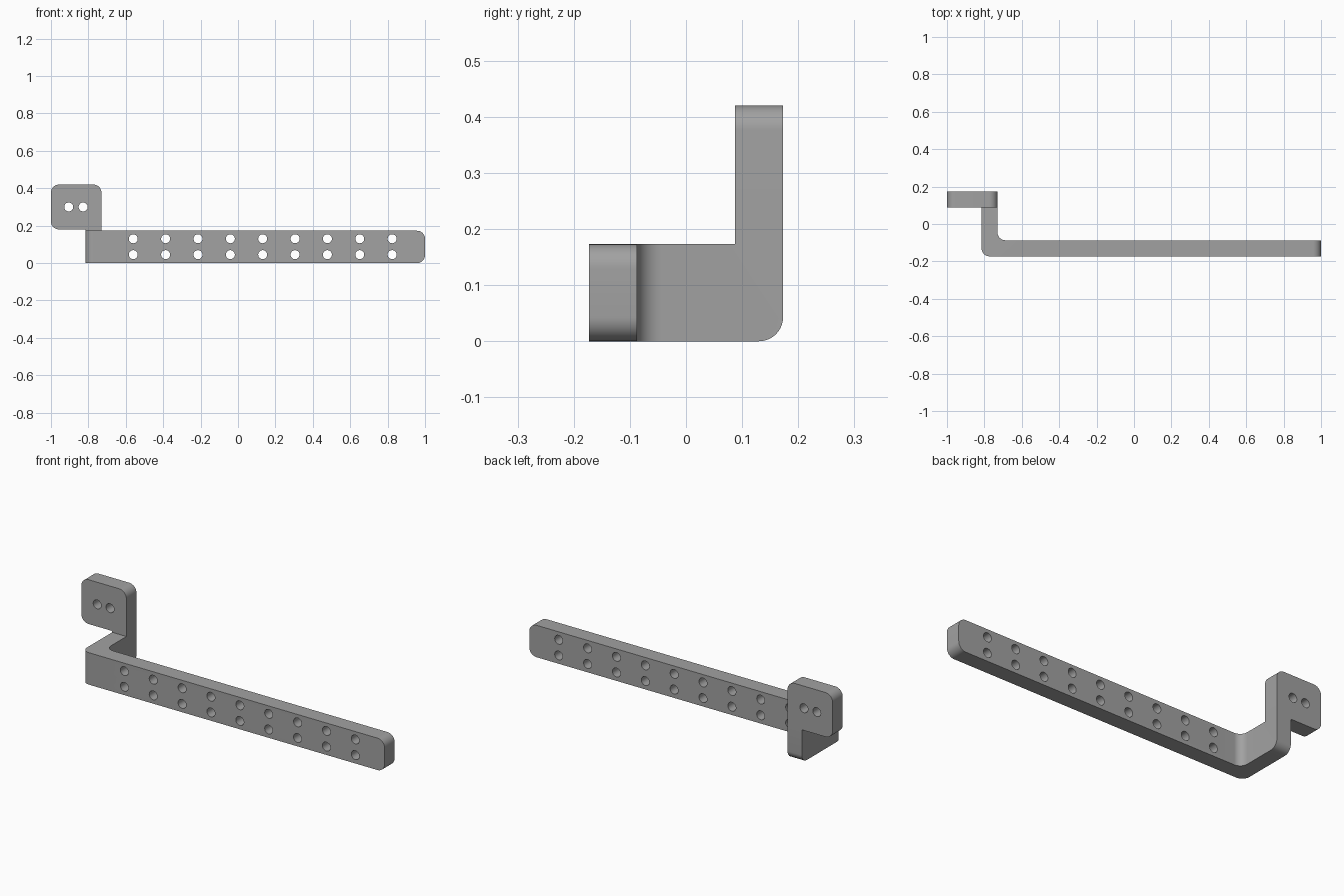
import bpy, bmesh, math
from mathutils import Matrix, Vector

cube = bpy.data.objects.get("Cube")
if cube:
    bpy.data.objects.remove(cube, do_unlink=True)

grey = bpy.data.materials.new("mid grey")
grey.use_nodes = True
COLOUR = (0.36, 0.36, 0.36, 1)
grey.diffuse_color = COLOUR
grey.node_tree.nodes["Principled BSDF"].inputs["Base Color"].default_value = COLOUR

LEFT, RIGHT = -0.815, 1.0       # ends of the long arm
POST = -0.73                    # inner side of the return leg
FRONT, BACK = -0.173, 0.173
THICK = 0.086
ARM_H, TOP = 0.173, 0.42
R = 0.043                       # corner radius


def make_object(name, bm):
    bmesh.ops.recalc_face_normals(bm, faces=bm.faces)
    mesh = bpy.data.meshes.new(name)
    bm.to_mesh(mesh)
    bm.free()
    mesh.materials.append(grey)
    obj = bpy.data.objects.new(name, mesh)
    bpy.context.collection.objects.link(obj)
    return obj


def prism(points, direction):
    bm = bmesh.new()
    face = bm.faces.new([bm.verts.new(p) for p in points])
    out = bmesh.ops.extrude_face_region(bm, geom=[face])
    verts = [v for v in out["geom"] if isinstance(v, bmesh.types.BMVert)]
    bmesh.ops.translate(bm, verts=verts, vec=direction)
    return bm


def round_edges(bm, test):
    """Round the edges whose midpoint and direction pass the test."""
    edges = []
    for e in bm.edges:
        a, b = (v.co for v in e.verts)
        if test((a + b) / 2, (b - a).normalized()):
            edges.append(e)
    bmesh.ops.bevel(bm, geom=edges, offset=R, segments=10, profile=0.5, affect='EDGES')


def near(a, b):
    return abs(a - b) < 0.001


# L-shaped arm with its return leg
inner = FRONT + THICK
outline = [(LEFT, FRONT), (RIGHT, FRONT), (RIGHT, inner),
           (POST, inner), (POST, BACK), (LEFT, BACK)]
bm = prism([(x, y, 0) for x, y in outline], (0, 0, ARM_H))
round_edges(bm, lambda m, d: (
    (abs(d.z) > 0.9 and ((near(m.x, LEFT) and near(m.y, FRONT))
                         or (near(m.x, POST) and near(m.y, inner))))
    or (abs(d.y) > 0.9 and near(m.x, RIGHT))
    or (abs(d.x) > 0.9 and near(m.y, BACK) and near(m.z, 0))))
bracket = make_object("bracket_arm", bm)

# Raised mounting plate with its neck
PLATE_Z = 0.18
plate_outline = [(POST, ARM_H), (POST, TOP), (-1, TOP), (-1, PLATE_Z),
                 (LEFT, PLATE_Z), (LEFT, ARM_H)]
bm = prism([(x, BACK - THICK, z) for x, z in plate_outline], (0, THICK, 0))
round_edges(bm, lambda m, d: abs(d.y) > 0.9 and (near(m.x, -1) or near(m.z, TOP)))
plate = make_object("mounting_plate", bm)

# Drill bits for all the through holes
holes = [(-0.56 + 0.173 * i, z) for i in range(9) for z in (0.045, 0.13)]
holes += [(-0.905, 0.3), (-0.828, 0.3)]
bm = bmesh.new()
for x, z in holes:
    y = BACK - THICK / 2 if x < LEFT else FRONT + THICK / 2
    place = Matrix.Translation(Vector((x, y, z))) @ Matrix.Rotation(math.pi / 2, 4, 'X')
    bmesh.ops.create_cone(bm, cap_ends=True, segments=32, radius1=0.024,
                          radius2=0.024, depth=THICK * 1.5, matrix=place)
drills = make_object("hole_cutters", bm)
drills.hide_render = True

# Weld the parts, drill them and keep the finished mesh
for helper, operation in ((plate, 'UNION'), (drills, 'DIFFERENCE')):
    mod = bracket.modifiers.new(operation.title(), 'BOOLEAN')
    mod.object = helper
    mod.operation = operation
    mod.solver = 'EXACT'
graph = bpy.context.evaluated_depsgraph_get()
finished = bpy.data.meshes.new_from_object(bracket.evaluated_get(graph))
bracket.modifiers.clear()
bracket.data = finished
for helper in (plate, drills):
    bpy.data.objects.remove(helper, do_unlink=True)

bpy.ops.object.select_all(action='DESELECT')
bracket.select_set(True)
bpy.context.view_layer.objects.active = bracket
bpy.ops.object.shade_smooth_by_angle(angle=math.radians(30))
